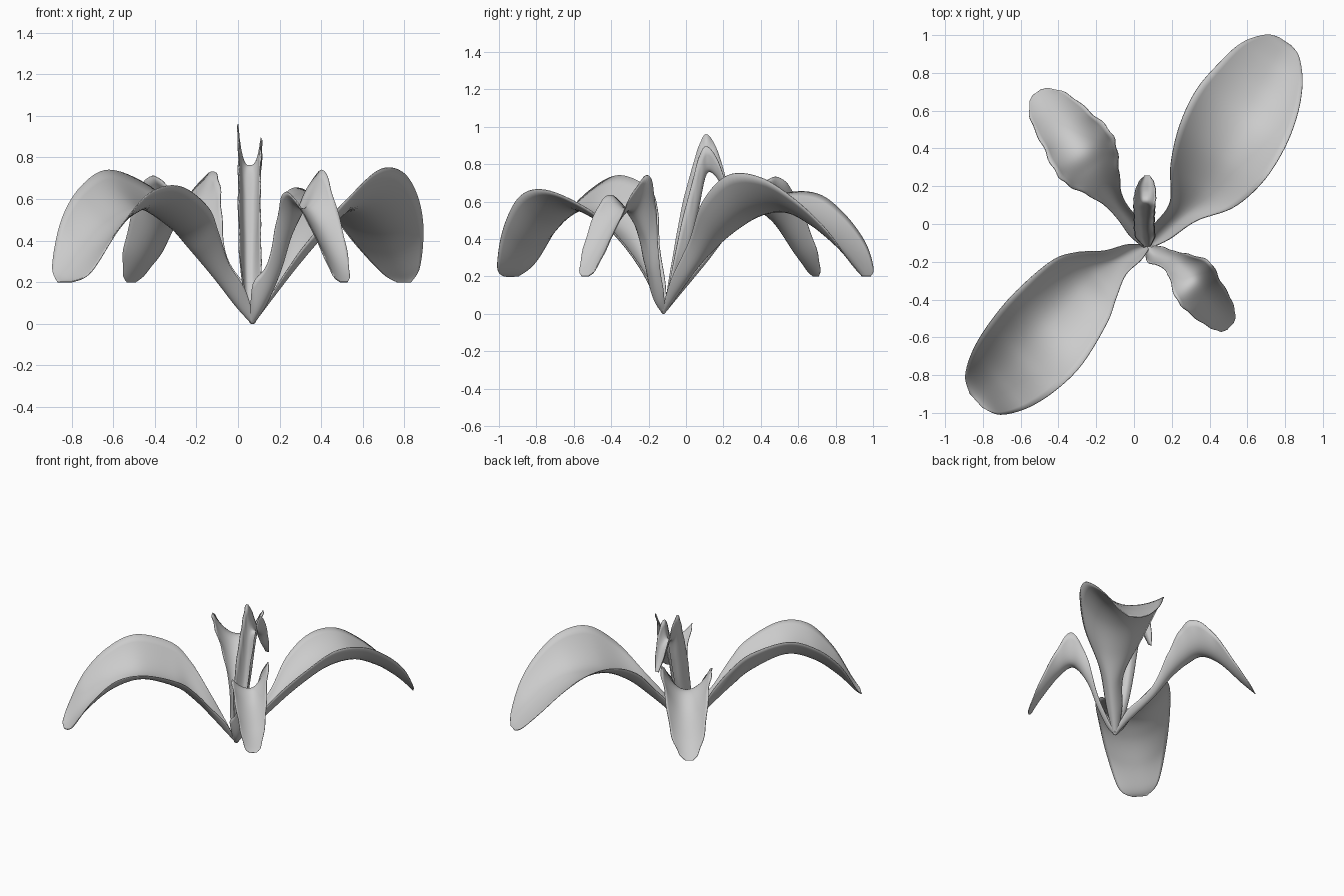
import bpy, math
from mathutils import Vector

cube = bpy.data.objects.get("Cube")
if cube:
    bpy.data.objects.remove(cube, do_unlink=True)

grey = bpy.data.materials.new("leaf grey")
grey.use_nodes = True
grey.diffuse_color = (0.6, 0.6, 0.6, 1)
grey.node_tree.nodes["Principled BSDF"].inputs["Base Color"].default_value = (0.6, 0.6, 0.6, 1)

ROOT = (0.07, -0.12, 0.0, 0.015, 0.01, 0.01)
STEPS, ACROSS = 8, 16


def spline(stations):
    """Smooth interpolation through the stations, all values at once."""
    p = [stations[0]] + stations + [stations[-1]]
    rows = []
    for i in range(1, len(p) - 2):
        for k in range(STEPS):
            t = k / STEPS
            rows.append([0.5 * (2 * b + (c - a) * t + (2 * a - 5 * b + 4 * c - d) * t * t
                                + (3 * b - a - 3 * c + d) * t ** 3)
                         for a, b, c, d in zip(*p[i - 1:i + 3])])
    rows.append(list(stations[-1]))
    return rows


def leaf(name, stations, ripple=0.0, power=2.0):
    """Channelled blade; station = midrib x, y, z, half width, left and right edge rise."""
    stations = [ROOT] + stations
    axis = Vector(stations[-1][:2]) - Vector(ROOT[:2])
    side = Vector((-axis.y, axis.x)).normalized()
    verts, faces = [], []
    rows = spline(stations)
    for r, (x, y, z, half, left, right) in enumerate(rows):
        for j in range(ACROSS + 1):
            t = 2 * j / ACROSS - 1
            # The ripple only touches the rim
            off = max(half, 0.004) * t * (1 + ripple * math.sin(r * 0.9) * t ** 6)
            rise = (left if t > 0 else right) * abs(t) ** power
            verts.append((x + side.x * off, y + side.y * off, z + rise))
    n = ACROSS + 1
    for r in range(len(rows) - 1):
        for j in range(ACROSS):
            a = r * n + j
            faces.append((a + 1, a, a + n, a + n + 1))
    me = bpy.data.meshes.new(name)
    me.from_pydata(verts, [], faces)
    me.materials.append(grey)
    ob = bpy.data.objects.new(name, me)
    bpy.context.collection.objects.link(ob)
    for f in me.polygons:
        f.use_smooth = True
    # Thin blade
    mod = ob.modifiers.new("thickness", "SOLIDIFY")
    mod.thickness = 0.005
    mod.offset = 0


# Two large arching leaves
leaf("large_leaf_front", [
    (0.00, -0.150, 0.08, 0.055, 0.08, 0.07),
    (-0.10, -0.205, 0.21, 0.085, 0.08, 0.15),
    (-0.20, -0.27, 0.34, 0.16, 0.10, 0.21),
    (-0.29, -0.36, 0.45, 0.22, 0.11, 0.22),
    (-0.45, -0.55, 0.55, 0.26, 0.11, 0.19),
    (-0.59, -0.70, 0.49, 0.25, 0.14, 0.17),
    (-0.71, -0.82, 0.36, 0.21, 0.10, 0.14),
    (-0.80, -0.905, 0.23, 0.14, 0.02, 0.05),
    (-0.835, -0.935, 0.20, 0.05, 0.0, 0.0)])
leaf("large_leaf_back", [
    (0.14, -0.05, 0.10, 0.055, 0.06, 0.08),
    (0.26, 0.065, 0.26, 0.085, 0.08, 0.13),
    (0.36, 0.20, 0.41, 0.20, 0.12, 0.19),
    (0.46, 0.37, 0.52, 0.265, 0.12, 0.22),
    (0.56, 0.55, 0.54, 0.28, 0.10, 0.19),
    (0.655, 0.71, 0.46, 0.25, 0.07, 0.16),
    (0.73, 0.85, 0.34, 0.195, 0.04, 0.12),
    (0.785, 0.94, 0.235, 0.11, 0.01, 0.04),
    (0.80, 0.965, 0.20, 0.04, 0.0, 0.0)])

# Two small leaves with wavy rims
leaf("small_leaf_back", [
    (0.02, -0.04, 0.10, 0.045, 0.05, 0.05),
    (-0.09, 0.10, 0.27, 0.045, 0.05, 0.05),
    (-0.16, 0.21, 0.42, 0.10, 0.10, 0.11),
    (-0.22, 0.30, 0.51, 0.16, 0.16, 0.17),
    (-0.275, 0.39, 0.55, 0.18, 0.16, 0.18),
    (-0.355, 0.50, 0.47, 0.155, 0.15, 0.15),
    (-0.45, 0.62, 0.30, 0.12, 0.08, 0.07),
    (-0.50, 0.68, 0.22, 0.065, 0.02, 0.02),
    (-0.515, 0.695, 0.20, 0.025, 0.0, 0.0)], ripple=0.025)
leaf("small_leaf_front", [
    (0.11, -0.16, 0.07, 0.055, 0.05, 0.12),
    (0.18, -0.185, 0.22, 0.055, 0.08, 0.07),
    (0.24, -0.22, 0.41, 0.08, 0.16, 0.08),
    (0.31, -0.295, 0.55, 0.13, 0.19, 0.08),
    (0.37, -0.38, 0.49, 0.12, 0.14, 0.09),
    (0.45, -0.47, 0.33, 0.095, 0.07, 0.06),
    (0.495, -0.525, 0.225, 0.06, 0.015, 0.015),
    (0.51, -0.54, 0.20, 0.025, 0.0, 0.0)], ripple=0.025)

# Deeply folded young leaf with steep walls standing in the centre
leaf("young_leaf", [
    (0.06, -0.07, 0.11, 0.05, 0.20, 0.15),
    (0.055, -0.02, 0.22, 0.053, 0.36, 0.28),
    (0.055, 0.03, 0.39, 0.053, 0.38, 0.30),
    (0.055, 0.07, 0.58, 0.055, 0.32, 0.26),
    (0.055, 0.11, 0.75, 0.057, 0.21, 0.145),
    (0.06, 0.165, 0.73, 0.055, 0.15, 0.10),
    (0.065, 0.22, 0.62, 0.04, 0.08, 0.06),
    (0.07, 0.255, 0.56, 0.015, 0.0, 0.0)], ripple=0.03, power=3.0)
